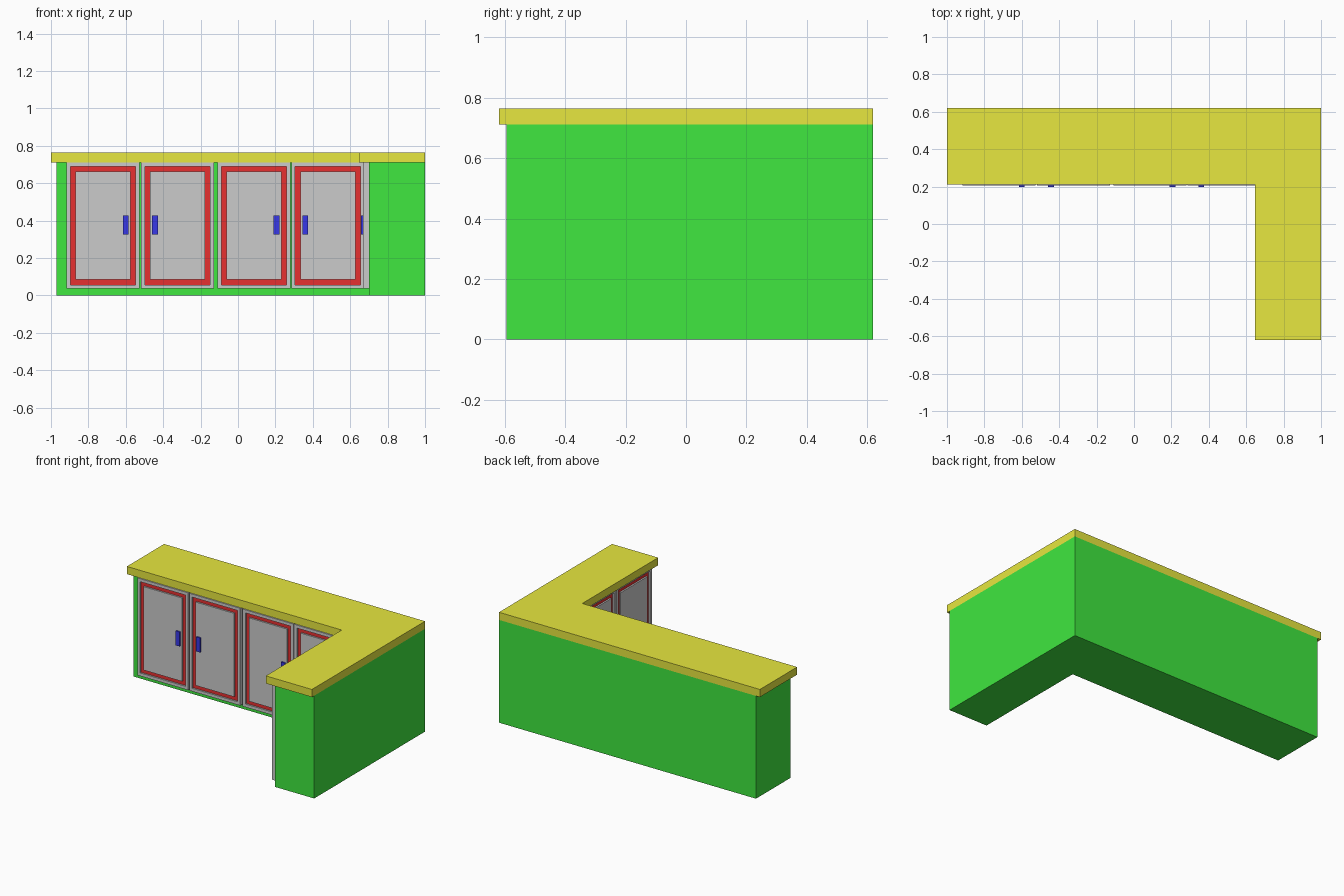
import bpy, bmesh, math
from mathutils import Matrix

if "Cube" in bpy.data.objects:
    bpy.data.objects.remove(bpy.data.objects["Cube"])


def material(name, rgb):
    m = bpy.data.materials.new(name)
    m.diffuse_color = (*rgb, 1)
    m.use_nodes = True
    m.node_tree.nodes["Principled BSDF"].inputs["Base Color"].default_value = m.diffuse_color
    return m


GREEN = material("green", (0.05, 0.8, 0.05))
YELLOW = material("yellow", (0.8, 0.8, 0.05))
RED = material("red", (0.8, 0.03, 0.03))
BLUE = material("blue", (0.04, 0.04, 0.8))


def finish(name, bm, mat=None, matrix=None):
    me = bpy.data.meshes.new(name)
    bm.to_mesh(me)
    bm.free()
    ob = bpy.data.objects.new(name, me)
    bpy.context.collection.objects.link(ob)
    if mat:
        me.materials.append(mat)
    if matrix:
        ob.matrix_world = matrix
    return ob


def prism(name, outline, z0, z1, mat):
    bm = bmesh.new()
    low = [bm.verts.new((x, y, z0)) for x, y in outline]
    top = [bm.verts.new((x, y, z1)) for x, y in outline]
    n = len(outline)
    bm.faces.new(low[::-1])
    bm.faces.new(top)
    for i in range(n):
        j = (i + 1) % n
        bm.faces.new((low[i], low[j], top[j], top[i]))
    return finish(name, bm, mat)


def nested_rects(name, w, h, steps, mat, matrix, caps=True):
    """Bridge rectangles in the xz plane; steps = (inset, forward distance)."""
    bm = bmesh.new()
    loops = []
    for inset, fwd in steps:
        a, b = w / 2 - inset, h / 2 - inset
        loops.append([bm.verts.new((x, -fwd, z))
                      for x, z in ((-a, -b), (a, -b), (a, b), (-a, b))])
    for a, b in zip(loops, loops[1:]):
        for i in range(4):
            j = (i + 1) % 4
            bm.faces.new((a[i], a[j], b[j], b[i]))
    if caps:
        bm.faces.new(loops[0][::-1])
        bm.faces.new(loops[-1])
    return finish(name, bm, mat, matrix)


W, H, T = 0.39, 0.674, 0.033     # door width, height, thickness
G0, G1, D = 0.021, 0.048, 0.012  # groove outer and inner inset, depth


def door(name, x, y, angle, handle_side):
    m = Matrix.Translation((x, y, 0.373)) @ Matrix.Rotation(angle, 4, 'Z')
    nested_rects(name, W, H,
                 [(0, 0), (0, T), (G0, T), (G0, T - D), (G1, T - D), (G1, T)],
                 None, m)
    # coloured strip on the groove floor
    nested_rects(name + "_trim", W, H, [(G0, T - D + 0.001), (G1, T - D + 0.001)],
                 RED, m, caps=False)
    # handle near the opening edge
    hm = m @ Matrix.Translation((handle_side * 0.121, 0, 0.004))
    nested_rects(name + "_handle", 0.03, 0.1, [(0, T - 0.001), (0, T + 0.01)], BLUE, hm)


# L-shaped body and worktop
prism("cabinet_body", [(-0.97, 0.24), (0.70, 0.24), (0.70, -0.594), (1, -0.594),
                       (1, 0.619), (-0.97, 0.619)], 0, 0.712, GREEN)
prism("worktop", [(-1, 0.212), (0.647, 0.212), (0.647, -0.619), (1, -0.619),
                  (1, 0.619), (-1, 0.619)], 0.712, 0.765, YELLOW)

# doors on the long run, handles in pairs
for i, (x, side) in enumerate(((-0.722, 1), (-0.323, -1), (0.085, 1), (0.48, -1))):
    door(f"long_run_door_{i + 1}", x, 0.24, 0, side)

# doors on the short run, facing -x
for i, (y, side) in enumerate(((0.01, 1), (-0.385, -1))):
    door(f"short_run_door_{i + 1}", 0.70, y, -math.pi / 2, side)
